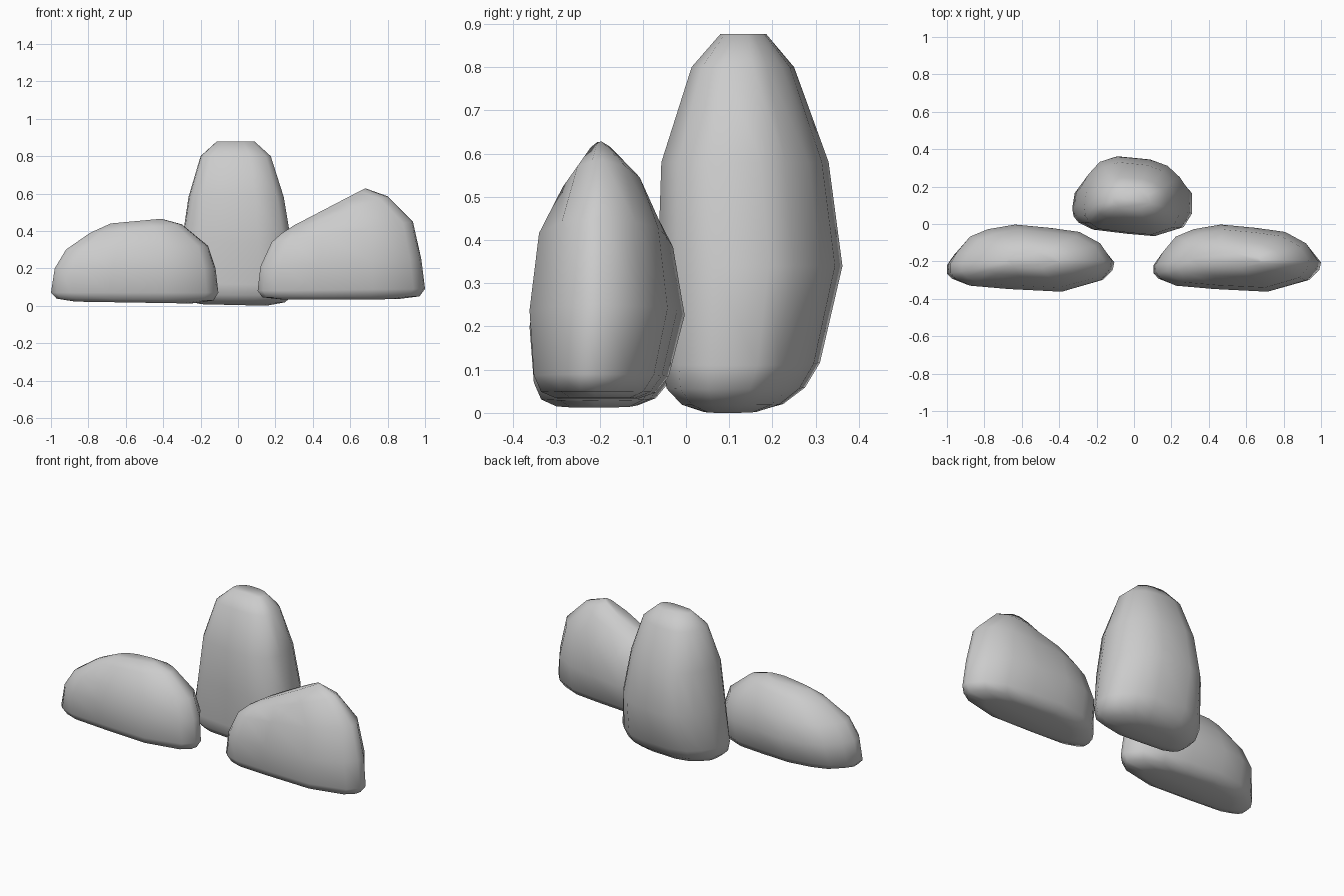
import bpy, bmesh

# Plan outlines, normalised to the 0..1 box of each ring
LOW_PLAN = [(0, .42), (.04, .59), (.12, .82), (.23, .93), (.4, 1), (.62, .95), (.8, .89), (.93, .72),
            (1, .47), (.99, .34), (.93, .17), (.69, 0), (.36, .04), (.12, .09), (.03, .19), (0, .28)]
TALL_PLAN = [(0, .38), (.02, .6), (.1, .78), (.2, .93), (.36, 1), (.66, .96), (.82, .88), (.93, .74),
             (1, .6), (1, .3), (.93, .1), (.7, 0), (.45, .03), (.15, .08), (.05, .17), (.01, .26)]


def rock(name, plan, rings):
    """Loft rings of (x0, z at x0, x1, z at x1, y0, y1) from bottom to top."""
    bm = bmesh.new()
    loops = []
    for x0, z0, x1, z1, y0, y1 in rings:
        loops.append([bm.verts.new((x0 + u * (x1 - x0), y0 + v * (y1 - y0), z0 + u * (z1 - z0)))
                      for u, v in plan])
    n = len(plan)
    for a, b in zip(loops, loops[1:]):
        for i in range(n):
            j = (i + 1) % n
            bm.faces.new((a[i], a[j], b[j], b[i]))
    bm.faces.new(loops[0])
    bm.faces.new(loops[-1])
    bmesh.ops.recalc_face_normals(bm, faces=bm.faces)
    for f in bm.faces:
        f.smooth = True
    me = bpy.data.meshes.new(name)
    bm.to_mesh(me)
    bm.free()
    ob = bpy.data.objects.new(name, me)
    bpy.context.collection.objects.link(ob)
    return ob


# Low rounded rock, front left
rock("left_rock", LOW_PLAN, [
    (-.87, .022, -.25, .012, -.30, -.11),
    (-.97, .038, -.13, .028, -.335, -.07),
    (-1.0, .07, -.105, .07, -.352, -.04),
    (-.98, .20, -.12, .20, -.362, -.003),
    (-.92, .30, -.16, .32, -.34, -.03),
    (-.79, .39, -.30, .435, -.285, -.085),
    (-.68, .44, -.41, .465, -.235, -.15)])

# Slanted rock, front right
rock("right_rock", LOW_PLAN, [
    (.25, .032, .85, .035, -.30, -.11),
    (.13, .045, .97, .05, -.335, -.07),
    (.105, .08, 1.0, .09, -.352, -.04),
    (.12, .21, .98, .25, -.362, -.003),
    (.18, .34, .935, .45, -.34, -.03),
    (.23, .385, .80, .585, -.285, -.085),
    (.30, .43, .68, .628, -.235, -.15)])

# Tall upright rock at the back
rock("tall_rock", TALL_PLAN, [
    (-.19, .008, .15, 0, .04, .17),
    (-.27, .022, .25, .018, -.01, .225),
    (-.315, .06, .295, .055, -.045, .275),
    (-.33, .12, .31, .11, -.053, .31),
    (-.30, .34, .285, .34, -.065, .362),
    (-.265, .58, .245, .58, -.057, .33),
    (-.20, .80, .175, .80, .013, .25),
    (-.115, .877, .09, .877, .08, .185)])
